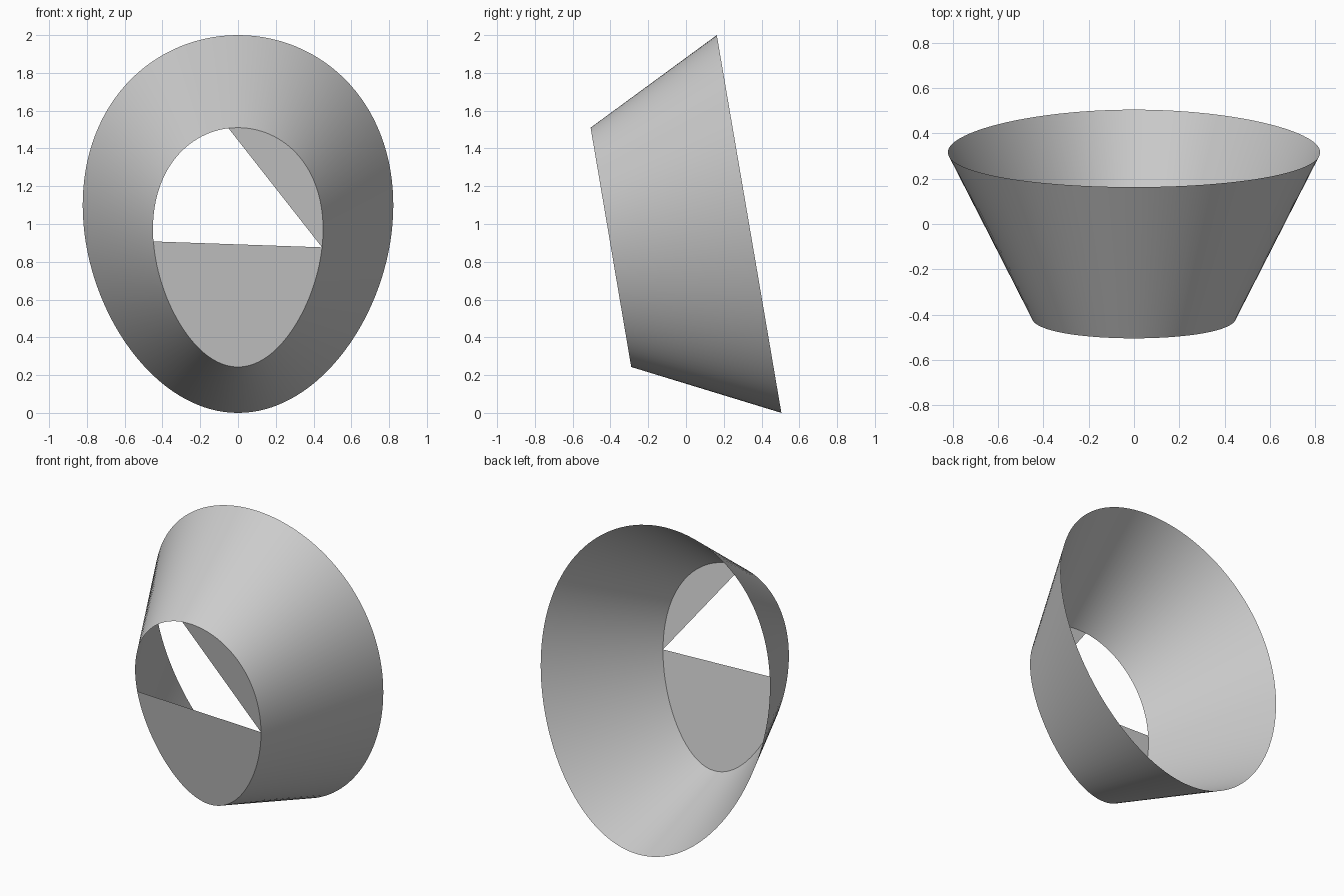
import bpy, math

if "Cube" in bpy.data.objects:
    bpy.data.objects.remove(bpy.data.objects["Cube"])

N = 128
grey = bpy.data.materials.new("plain grey")
grey.diffuse_color = (0.6, 0.6, 0.6, 1)
grey.use_nodes = True
grey.node_tree.nodes["Principled BSDF"].inputs["Base Color"].default_value = grey.diffuse_color


def egg(i, width, skew, bottom, top):
    """Point on a tilted egg-shaped rim; i = 0 is the top, bottom/top are (y, z)."""
    t = 2 * math.pi * i / N
    f = (1 + math.cos(t)) / 2
    x = width * math.sin(t) * (1 + skew * math.cos(t))
    return (x, bottom[0] + (top[0] - bottom[0]) * f,
            bottom[1] + (top[1] - bottom[1]) * f)


def front_rim(i):
    return egg(i, 0.445, 0.157, (-0.29, 0.243), (-0.505, 1.51))


def back_rim(i):
    return egg(i, 0.818, 0.102, (0.505, 0.0), (0.163, 2.0))


def make(name, verts, faces, smooth=False):
    me = bpy.data.meshes.new(name)
    me.from_pydata(verts, [], faces)
    me.materials.append(grey)
    me.polygons.foreach_set("use_smooth", [smooth] * len(me.polygons))
    ob = bpy.data.objects.new(name, me)
    bpy.context.collection.objects.link(ob)


# Flared open shell between the two rims
verts = [front_rim(i) for i in range(N)] + [back_rim(i) for i in range(N)]
faces = [(i, N + i, N + (i + 1) % N, (i + 1) % N) for i in range(N)]
make("flared_shell", verts, faces, True)

# Flat panels that partly close the front opening, each cut off by a chord
for name, a, b in (("lower_front_panel", 32, 97), ("upper_front_panel", -2, 32)):
    pts = [front_rim(i) for i in range(a, b + 1)]
    make(name, pts, [tuple(range(len(pts)))])
